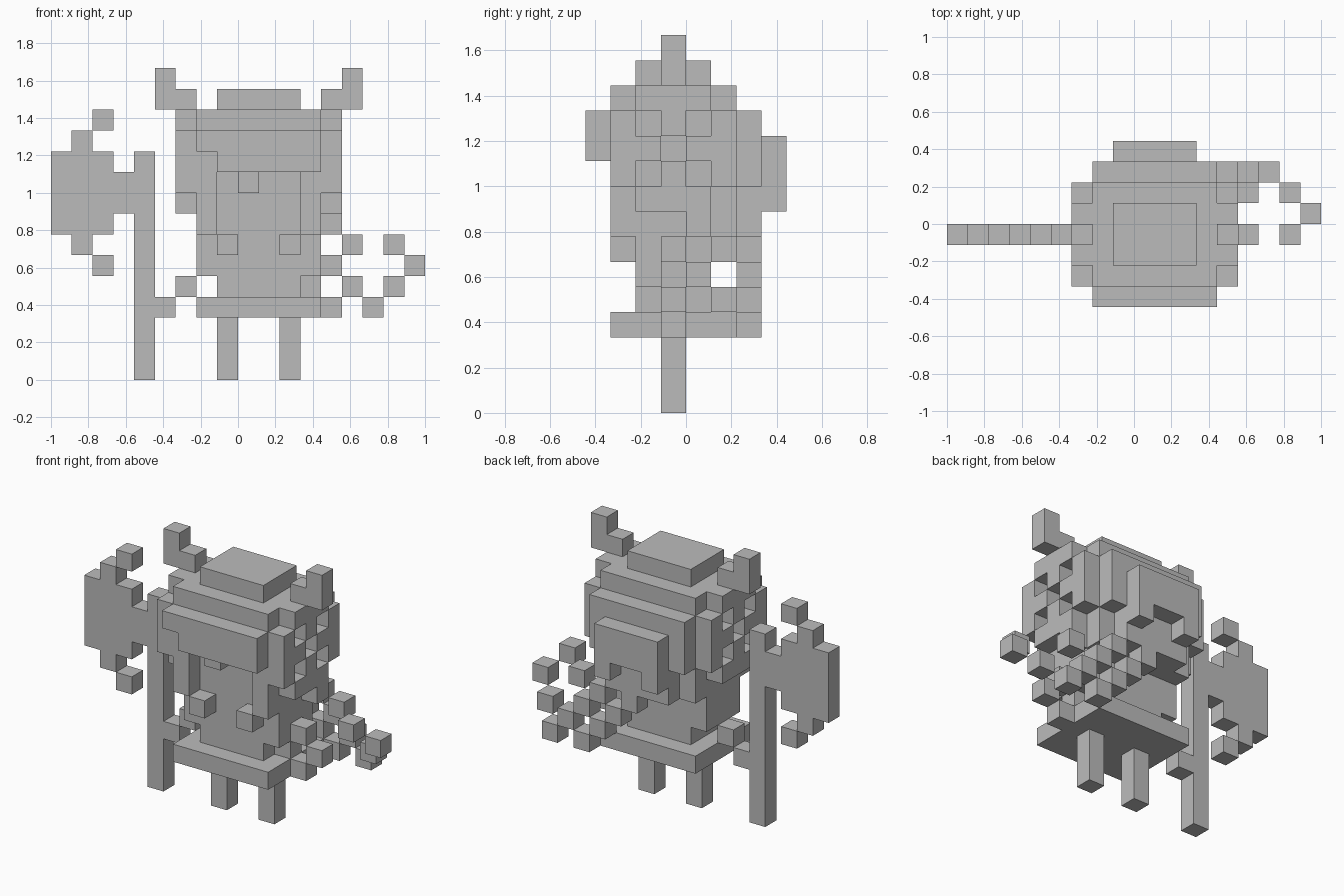
import bpy, bmesh
from mathutils import Vector

cube = bpy.data.objects.get("Cube")
if cube:
    bpy.data.objects.remove(cube, do_unlink=True)

U = 2 / 18                        # edge of one block
ORIGIN = Vector((-1, -4 * U, 0))

grey = bpy.data.materials.new("plain grey")
grey.use_nodes = True
grey.diffuse_color = (0.5, 0.5, 0.5, 1)
grey.node_tree.nodes["Principled BSDF"].inputs["Base Color"].default_value = (0.5, 0.5, 0.5, 1)


def block(x, y, z):
    """Set of cells; each argument is one index or an inclusive (first, last) pair."""
    spans = [range(a[0], a[1] + 1) if isinstance(a, tuple) else (a,) for a in (x, y, z)]
    return {(i, j, k) for i in spans[0] for j in spans[1] for k in spans[2]}


def mirror(cells):
    """Reflect cells across the middle of the body."""
    return {(19 - i, j, k) for i, j, k in cells}


parts = {}

# Body
parts["legs"] = block(8, 3, (0, 2)) | block(11, 3, (0, 2))
parts["skirt"] = block((7, 12), (1, 5), 3)
parts["torso"] = block((8, 11), (2, 4), 4) | block((7, 12), (2, 4), (5, 8))
parts["head"] = block((7, 12), (2, 5), (7, 11))
parts["nose"] = block(9, 1, 9)
parts["tusks"] = block(8, 1, 6) | block(11, 1, 6)
parts["right_arm"] = {(6, 3, 4), (5, 3, 3)}

# Helmet
parts["helmet_crown"] = block((8, 11), (2, 4), 13)
parts["helmet_cap"] = block((7, 12), (1, 5), 12) | block((6, 13), (2, 4), 12)
parts["helmet_front"] = block((7, 12), 1, (10, 11))
parts["cheek_guards"] = block(7, 1, (7, 9)) | block(12, 1, (7, 9))
parts["brow_plate"] = block((7, 12), 0, 11) | block((8, 12), 0, 10)
parts["helmet_back"] = block((7, 12), 6, (9, 11)) | block((8, 11), 6, (7, 8))
parts["back_plate"] = block((8, 11), 7, (8, 10)) - block((9, 10), 7, 8)
side = block(13, (1, 5), (9, 11)) | block(13, (2, 4), 8)
side -= {(13, 3 + a, 10 + b) for a in (-1, 1) for b in (-1, 1)} | {(13, 3, 10)}
parts["helmet_left_side"] = side
parts["helmet_right_side"] = mirror(side)
horn = block(13, 3, 13) | block(14, 3, (13, 14))
parts["left_horn"] = horn
parts["right_horn"] = mirror(horn)

# Axe
parts["axe_handle"] = block(4, 3, (0, 10))
parts["axe_blade"] = (block(3, 3, (8, 9)) | block((0, 2), 3, (7, 10))
                      | {(1, 3, 11), (2, 3, 12), (1, 3, 6), (2, 3, 5)})

# Chain: a ring at the left hand, links across the back, a loose loop
parts["hand_ring"] = {(12, 3, 4), (13, 3, 5), (14, 3, 4), (13, 3, 3)}
parts["back_chain"] = {(i, 6, k) for i, k in
                       ((14, 4), (13, 3), (13, 5), (12, 4), (12, 6), (11, 5), (11, 7), (10, 6))}
parts["shoulder_chain"] = {(13, 4, 7), (14, 5, 6)}
parts["loose_chain"] = {(15, 6, 3), (16, 5, 4), (17, 4, 5), (16, 3, 6)}

solid = set().union(*parts.values())


def build(name, cells):
    """Make one object from the exposed faces of its cells."""
    bm = bmesh.new()
    for cell in sorted(cells):
        for axis in range(3):
            for step in (0, 1):
                near = list(cell)
                near[axis] += 2 * step - 1
                if tuple(near) in solid:
                    continue
                a, b = (axis + 1) % 3, (axis + 2) % 3
                corners = []
                for da, db in ((0, 0), (1, 0), (1, 1), (0, 1)):
                    p = Vector(cell)
                    p[axis] += step
                    p[a] += da
                    p[b] += db
                    corners.append(bm.verts.new(p * U + ORIGIN))
                bm.faces.new(corners if step else corners[::-1])
    bmesh.ops.remove_doubles(bm, verts=bm.verts[:], dist=U / 100)
    bmesh.ops.dissolve_limit(bm, angle_limit=0.01, verts=bm.verts[:], edges=bm.edges[:])
    mesh = bpy.data.meshes.new(name)
    bm.to_mesh(mesh)
    bm.free()
    mesh.materials.append(grey)
    bpy.context.collection.objects.link(bpy.data.objects.new(name, mesh))


for name, cells in parts.items():
    build(name, cells)
